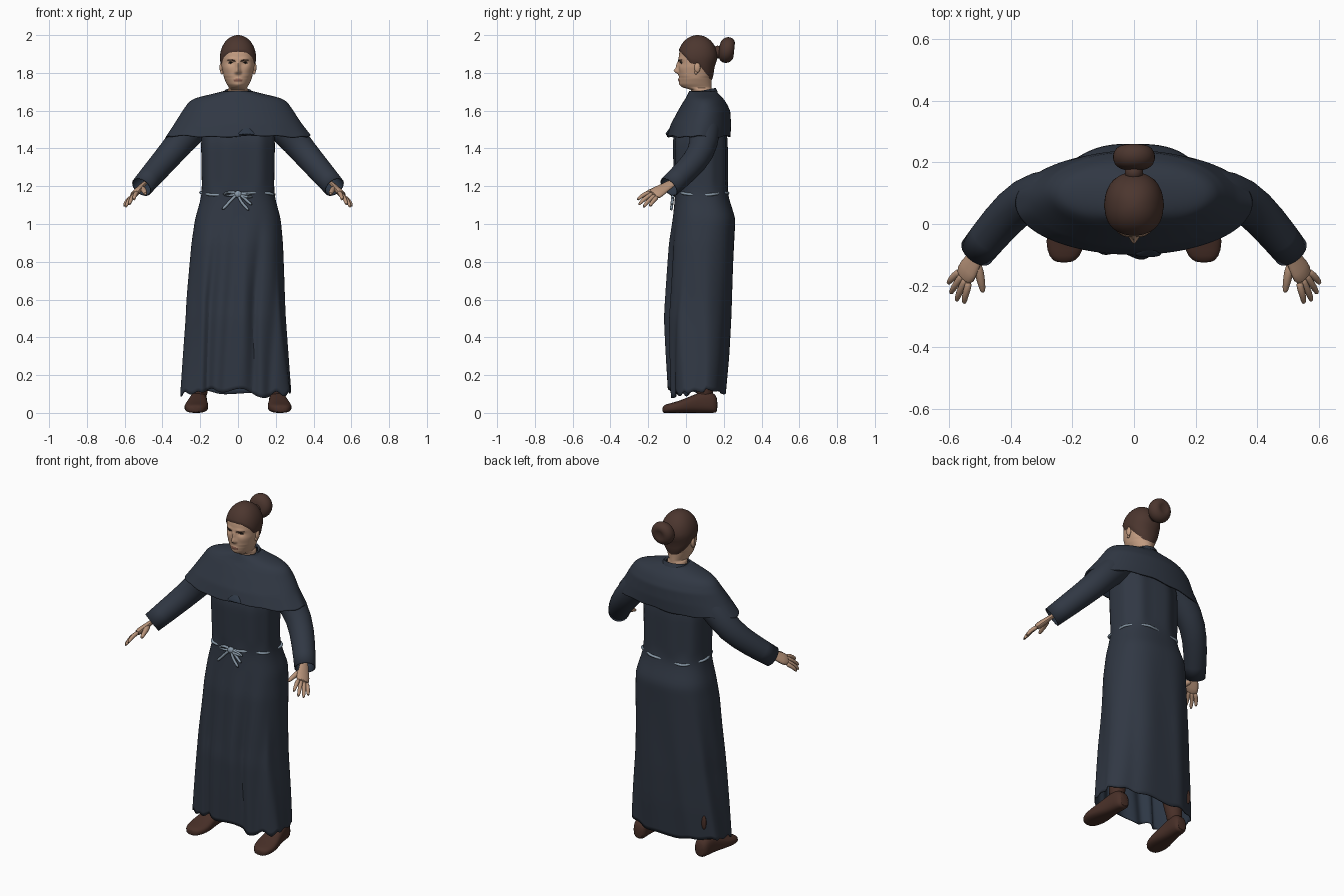
import bpy, bmesh, math
from mathutils import Vector

cube = bpy.data.objects.get("Cube")
if cube:
    bpy.data.objects.remove(cube)


def material(name, r, g, b):
    m = bpy.data.materials.new(name)
    m.use_nodes = True
    m.diffuse_color = (r, g, b, 1)
    bsdf = m.node_tree.nodes["Principled BSDF"]
    bsdf.inputs["Base Color"].default_value = (r, g, b, 1)
    bsdf.inputs["Roughness"].default_value = 0.8
    return m


cloth = material("navy cloth", .03, .039, .057)
lining = material("blue lining", .027, .039, .06)
skin = material("face skin", .55, .335, .22)
hand_skin = material("hand skin", .48, .295, .195)
lip = material("lips", .27, .12, .085)
hair = material("brown hair", .072, .037, .028)
leather = material("brown leather", .065, .029, .021)
rope_mat = material("pale rope", .25, .32, .39)
eye_mat = material("eye white", .4, .34, .3)
iris_mat = material("dark iris", .02, .015, .012)


def finish(name, bm, mats, subdivide=0, thickness=0, angle=50):
    """Turn a bmesh into a smooth shaded object."""
    bmesh.ops.remove_doubles(bm, verts=bm.verts, dist=1e-5)
    bmesh.ops.recalc_face_normals(bm, faces=bm.faces)
    mesh = bpy.data.meshes.new(name)
    bm.to_mesh(mesh)
    bm.free()
    ob = bpy.data.objects.new(name, mesh)
    bpy.context.collection.objects.link(ob)
    for m in mats:
        mesh.materials.append(m)
    bpy.ops.object.select_all(action='DESELECT')
    ob.select_set(True)
    bpy.context.view_layer.objects.active = ob
    bpy.ops.object.shade_smooth_by_angle(angle=math.radians(angle))
    if subdivide:
        mod = ob.modifiers.new("subdivide", 'SUBSURF')
        mod.levels = mod.render_levels = subdivide
    if thickness:
        mod = ob.modifiers.new("thickness", 'SOLIDIFY')
        mod.thickness = thickness
        mod.offset = -1
        mod.material_offset = 1
    return ob


def loft(name, rows, mats, caps=True, **kw):
    """Skin a list of closed rings."""
    bm = bmesh.new()
    rings = [[bm.verts.new(p) for p in row] for row in rows]
    n = len(rows[0])
    for a, b in zip(rings, rings[1:]):
        for i in range(n):
            bm.faces.new((a[i], a[(i + 1) % n], b[(i + 1) % n], b[i]))
    if caps:
        bm.faces.new(rings[0])
        bm.faces.new(rings[-1])
    return finish(name, bm, mats, **kw)


def tube(name, pts, radii, mats, side=(0, 1, 0), flat=1, n=12, subdivide=1, **kw):
    """Skin rings that follow a path."""
    pts = [Vector(p) for p in pts]
    rows = []
    for i, p in enumerate(pts):
        t = (pts[min(i + 1, len(pts) - 1)] - pts[max(i - 1, 0)]).normalized()
        u = Vector(side)
        u = (u - t * u.dot(t)).normalized()
        v = t.cross(u)
        rows.append([p + radii[i] * (u * math.cos(a) + v * flat * math.sin(a)) for a in angles(n)])
    return loft(name, rows, mats, subdivide=subdivide, **kw)


def ball(name, centre, size, mat):
    bm = bmesh.new()
    bmesh.ops.create_uvsphere(bm, u_segments=20, v_segments=12, radius=1)
    bmesh.ops.scale(bm, vec=size, verts=bm.verts)
    bmesh.ops.translate(bm, vec=centre, verts=bm.verts)
    return finish(name, bm, [mat])


def lookup(table, key):
    """Linear interpolation in rows sorted by their first entry."""
    for a, b in zip(table, table[1:]):
        if key <= b[0]:
            f = max(0, (key - a[0]) / (b[0] - a[0]))
            return [p + (q - p) * f for p, q in zip(a[1:], b[1:])]
    return table[-1][1:]


def oval(a, hw, yf, yb, e=2.0):
    """Point on a superellipse, angle 0 at the front."""
    s, c = math.sin(a), math.cos(a)
    x = hw * math.copysign(abs(s) ** (2 / e), s)
    y = (yf + yb) / 2 - (yb - yf) / 2 * math.copysign(abs(c) ** (2 / e), c)
    return x, y


def angles(n):
    return [math.tau * i / n for i in range(n)]


# Head: half width, front and back by height, with sculpted facial bumps
HEAD = [(1.66, .06, .03, .14), (1.712, .054, .025, .135), (1.722, .048, -.015, .135),
        (1.74, .059, -.033, .135), (1.77, .073, -.037, .136), (1.83, .086, -.038, .145),
        (1.88, .09, -.038, .162)]
BUMPS = [(0, 1.81, .012, .014, .024), (0, 1.838, .01, .024, .014), (.034, 1.872, .026, .009, .006),
         (.038, 1.853, .017, .011, -.008), (0, 1.762, .02, .009, .006), (0, 1.735, .022, .014, .005),
         (.052, 1.82, .024, .02, .004), (.012, 1.803, .007, .007, .007)]


def head_point(a, z, grow=0):
    hw, yf, yb = lookup(HEAD, z)
    s = math.sqrt(max(0, 1 - (max(0, z - 1.88) / .114) ** 2))
    x, y = oval(a, hw + grow, yf - grow, yb + grow, 2 if z < 1.78 else 2.2)
    x, y = x * s, .062 + (y - .062) * s
    if math.cos(a) > 0 and not grow:
        y -= sum(d * math.exp(-((abs(x) - cx) / sx) ** 2 - ((z - cz) / sz) ** 2)
                 for cx, cz, sx, sz, d in BUMPS)
    return Vector((x, y, z + grow * (z > 1.9) * (z - 1.9) / .094))


def face_point(x, z, out=0):
    p = min((head_point(math.radians(k / 4) * (1 if x >= 0 else -1), z) for k in range(320)),
            key=lambda q: abs(q.x - x))
    return Vector((x, p.y - out, z))


head = loft("head", [[head_point(a, 1.66 + .3 * i / 54) for a in angles(112)] for i in range(55)],
            [skin, lip])
for f in head.data.polygons:
    x, y, z = f.center
    if y < -.03 and abs(x) < .024 and abs(z - 1.762) < .008 - abs(x) * .15:
        f.material_index = 1

# Hair cap grown upward from the hairline, and the bun
HAIRLINE = [(0, 1.912), (28, 1.908), (52, 1.885), (72, 1.85), (95, 1.845), (122, 1.8), (150, 1.768), (180, 1.76)]
rows = []
for i in range(17):
    row = []
    for a in angles(72):
        low = lookup(HAIRLINE, math.degrees(min(a, math.tau - a)))[0]
        z = low + (1.994 - low) * math.sin(math.pi / 2 * i / 16)
        row.append(head_point(a, z, .001 if i == 0 else .006))
    rows.append(row)
loft("hair", rows, [hair], caps=False)

bun = []
for k in range(17):
    t = math.pi * k / 16
    r = .068 * math.sin(t) ** .6
    y = -.042 * math.cos(t) - .014 * math.exp(-(r / .022) ** 2) * (k > 8)
    bun.append([(r * math.cos(a), .217 + y + .1 * r * math.sin(a), 1.921 + r * math.sin(a)) for a in angles(28)])
loft("hair_bun", bun, [hair], caps=False)
ball("bun_base", (0, .167, 1.91), (.03, .03, .034), hair)

# Eyes, brows and ears
for s, side in ((1, "left"), (-1, "right")):
    ball(side + "_eye", face_point(s * .039, 1.853, -.005), (.013, .008, .005), eye_mat)
    ball(side + "_iris", face_point(s * .038, 1.853, .001), (.006, .004, .005), iris_mat)
    brow = [face_point(s * x, z, .001) for x, z in ((.013, 1.861), (.036, 1.871), (.06, 1.868))]
    tube(side + "_brow", brow, [.004, .0045, .002], [hair], side=(0, 0, 1), n=8)
    lid = [face_point(s * x, z, .002) for x, z in ((.024, 1.854), (.039, 1.86), (.054, 1.854))]
    tube(side + "_eyelid", lid, [.0015, .003, .0015], [iris_mat], side=(0, 0, 1), n=6)
    ball(side + "_ear", (s * .088, .06, 1.828), (.01, .016, .027), skin)
    ball(side + "_ear_lobe", (s * .085, .053, 1.805), (.008, .009, .013), skin)

# Robe: body and skirt with folds and a ragged hem
ROBE = [(.11, .297, -.09, .209), (.3, .28, -.1, .228), (.5, .262, -.108, .24), (.9, .24, -.088, .256),
        (1.03, .226, -.07, .262), (1.14, .195, -.058, .225), (1.18, .191, -.058, .219),
        (1.45, .196, -.07, .219), (1.6, .17, -.01, .19)]
FOLDS = [(-.15, .036), (-.06, .018), (.01, -.012), (.08, .028), (.18, .018)]


def robe_point(a, z, grow=0):
    hw, yf, yb = lookup(ROBE, z)
    x, y = oval(a, hw + grow, yf - grow, yb + grow, 2.5)
    loose = min(1, max(0, (1.05 - z) / .45))
    if math.cos(a) > 0:
        y += loose * math.cos(a) * sum(d * math.exp(-((x - c - .04 * z) / .024) ** 2) for c, d in FOLDS)
    else:
        y += .004 * loose * math.sin(9 * a + 2 * z)
    x += .007 * loose * math.sin(7 * a + 3 * z) - .012 * loose
    y += .004 * math.sin(8 * a) * (z > 1.2)
    ragged = .01 * math.sin(3 * a + 2) + .005 * math.sin(11 * a) + .01 * math.sin(17 * a + 1) * (math.cos(a) > -.3)
    ragged -= .035 * math.exp(-((a - .4) / .16) ** 2)
    z += max(0, (.3 - z) / .19) * ragged
    return Vector((x, y, z))


heights = [.11 + 1.49 * i / 34 for i in range(35)]
loft("robe", [[robe_point(a, z) for a in angles(96)] for z in heights], [cloth, lining],
     caps=False, subdivide=1, thickness=.006)

# Shoulder cape and collar
CAPE = [(1.465, .385, -.1, .236), (1.53, .338, -.08, .239), (1.6, .293, -.042, .234), (1.645, .262, -.016, .212),
        (1.668, .228, .0, .194), (1.685, .15, .008, .176), (1.705, .07, .018, .158)]
rows = []
for i in range(19):
    z = 1.465 + .24 * i / 18
    drop = max(0, 1 - i / 6)
    rows.append([(*oval(a, *lookup(CAPE, z)), z + drop * (.004 * math.sin(5 * a) + .003 * math.sin(13 * a)))
                 for a in angles(80)])
loft("shoulder_cape", rows, [cloth, lining], caps=False, subdivide=1, thickness=.008)
rows = []
for z, hw, f, b in ((1.68, .085, .005, .168), (1.705, .07, .012, .158), (1.7, .058, .024, .146)):
    ring = [oval(a, hw, f, b) for a in angles(40)]
    rows.append([(x, y, z + .2 * (y - .08)) for x, y in ring])
loft("collar", rows, [cloth], caps=False)
tube("cape_fold", [(.045, -.075, 1.518), (.045, -.094, 1.49), (.045, -.102, 1.468)], [.006, .035, .06],
     [lining], side=(1, 0, 0), flat=.2)

# Rope belt that dips in and out of the cloth, with knot, loops and tails
belt = [robe_point(a, 1.16 + .006 * math.sin(3 * a), .009 * math.sin(7 * a + .6) - .003) for a in angles(96)]
tube("rope_belt", belt + belt[:1], [.0075] * 97, [rope_mat], side=(0, 0, 1), n=8, subdivide=0)
ball("rope_knot", (0, -.068, 1.158), (.02, .014, .019), rope_mat)
STRANDS = {"left_loop": [(0, 1.16), (.03, 1.143), (.09, 1.14), (.05, 1.16), (0, 1.16)],
           "right_loop": [(0, 1.16), (-.04, 1.175), (-.09, 1.155), (-.05, 1.147), (0, 1.16)],
           "left_tail": [(0, 1.16), (.025, 1.145), (.05, 1.12), (.075, 1.1)],
           "middle_tail": [(0, 1.16), (.008, 1.13), (.03, 1.1), (.06, 1.07)],
           "right_tail": [(0, 1.16), (-.03, 1.135), (-.06, 1.1), (-.085, 1.075)]}
for name, path in STRANDS.items():
    tube("rope_" + name, [(x, -.068 - .12 * (1.16 - z), z) for x, z in path], [.0085] * len(path),
         [rope_mat], side=(0, 1, 0), n=8)

# Sleeves, hands and boots on both sides
ARM = [(.17, .1, 1.575), (.265, .1, 1.485), (.352, .088, 1.378), (.435, .004, 1.283), (.51, -.09, 1.196)]
PALM = [(.485, -.06, 1.225), (.516, -.112, 1.194), (.536, -.145, 1.172), (.555, -.18, 1.15)]
TIPS = [(.551, -.26, 1.125), (.577, -.253, 1.098), (.596, -.228, 1.085), (.604, -.194, 1.09)]
THUMB = [(.515, -.12, 1.19), (.502, -.155, 1.184), (.495, -.19, 1.172), (.489, -.225, 1.156)]
SHOE = [(-.126, .025, .034), (-.108, .05, .046), (-.06, .066, .056), (0, .06, .078), (.05, .049, .1),
        (.1, .045, .118), (.145, .043, .11), (.168, .03, .08)]
SPREAD = Vector((.04, .05, -.035))

for s, side in ((1, "left"), (-1, "right")):
    def flip(p):
        return Vector((s * p[0], p[1], p[2]))

    tube(side + "_sleeve", map(flip, ARM), [.09, .082, .072, .066, .059], [cloth, lining], n=20,
         caps=False, thickness=.006)
    across = flip(SPREAD)
    tube(side + "_palm", map(flip, PALM), [.028, .03, .043, .042], [hand_skin], side=across, flat=.46)
    for k, tip in enumerate(TIPS):
        base = Vector(PALM[-1]) + SPREAD * (k - 1.5) * .29
        start = base + (Vector(PALM[-2]) - base) * .25
        knuckle = (base + Vector(tip)) / 2 + Vector((.004, -.002, .006))
        tube(f"{side}_finger_{k + 1}", map(flip, (start, base, knuckle, tip)),
             [.011, .013, .0115, .008], [hand_skin], n=10)
    tube(side + "_thumb", map(flip, THUMB), [.017, .017, .0135, .009], [hand_skin], side=(0, 0, 1), n=10)

    rows = []
    for y, w, h in SHOE:
        ring = [oval(a, w, 0, h, 2.6) for a in angles(24)]
        rows.append([(s * (.217 - .08 * y) + x, y, z) for x, z in ring])
    loft(side + "_shoe", rows, [leather], subdivide=1)
    tube(side + "_boot_leg", [(s * .206, .1, .07), (s * .205, .1, .13), (s * .19, .09, .22), (s * .17, .08, .4)],
         [.043, .045, .054, .06], [leather], n=16)

# Bit of boot showing through the worn skirt at the right rear
ball("boot_patch", robe_point(math.radians(228), .22), (.016, .008, .042), leather)
